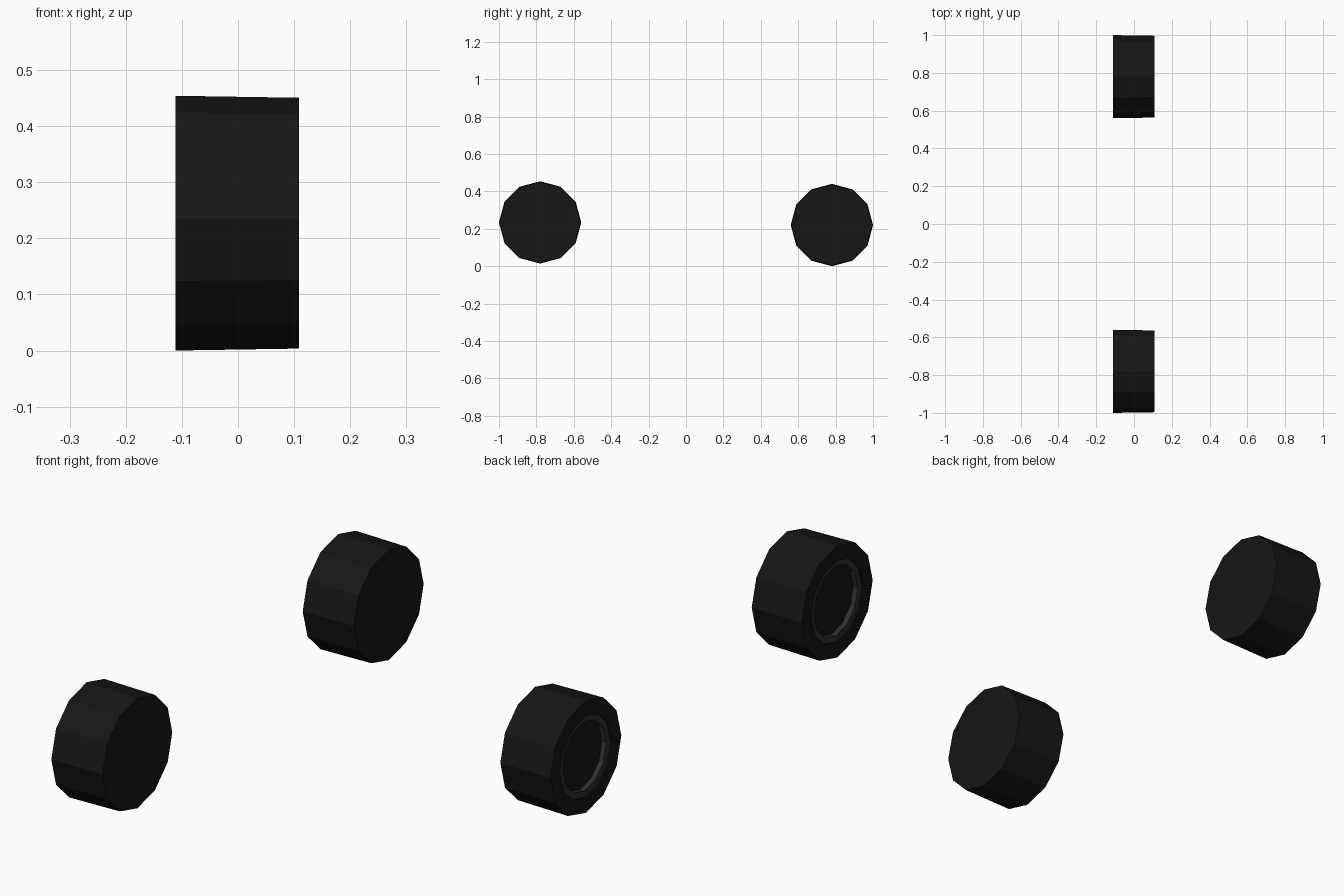
import bpy, bmesh
from math import pi, cos, sin

if "Cube" in bpy.data.objects:
    bpy.data.objects.remove(bpy.data.objects["Cube"])

SIDES = 12


def material(name, value):
    m = bpy.data.materials.new(name)
    m.diffuse_color = (value, value, value, 1)
    m.use_nodes = True
    m.node_tree.nodes["Principled BSDF"].inputs["Base Color"].default_value = m.diffuse_color
    return m


rubber = material("rubber", 0.008)
rim_grey = material("rim_grey", 0.03)

# Wheel section as (x, radius): pit floor, rim wall, rim face, lip, tyre side, tread
SECTION = [(-0.085, 0.136), (-0.105, 0.136), (-0.105, 0.16),
           (-0.111, 0.16), (-0.111, 0.22), (0.109, 0.2165)]
RIM_BANDS = {0, 1}


def wheel(name, y, z, yaw):
    bm = bmesh.new()
    rings = [[bm.verts.new((x, r * cos(2 * pi * i / SIDES), r * sin(2 * pi * i / SIDES)))
              for i in range(SIDES)] for x, r in SECTION]
    for k in range(len(rings) - 1):
        a, b = rings[k], rings[k + 1]
        for i in range(SIDES):
            j = (i + 1) % SIDES
            f = bm.faces.new((a[i], a[j], b[j], b[i]))
            f.material_index = 1 if k in RIM_BANDS else 0
    # Pit floor and flat inner side
    bm.faces.new(rings[0])
    bm.faces.new(rings[-1])
    bmesh.ops.recalc_face_normals(bm, faces=bm.faces)
    mesh = bpy.data.meshes.new(name)
    bm.to_mesh(mesh)
    bm.free()
    mesh.materials.append(rubber)
    mesh.materials.append(rim_grey)
    ob = bpy.data.objects.new(name, mesh)
    ob.location = (0, y, z)
    ob.rotation_euler = (0, 0, yaw)
    bpy.context.collection.objects.link(ob)


# The front wheel sits slightly higher than the rear one
wheel("front_wheel", -0.78, 0.234, 0.0)
wheel("rear_wheel", 0.78, 0.22, 0.0)
